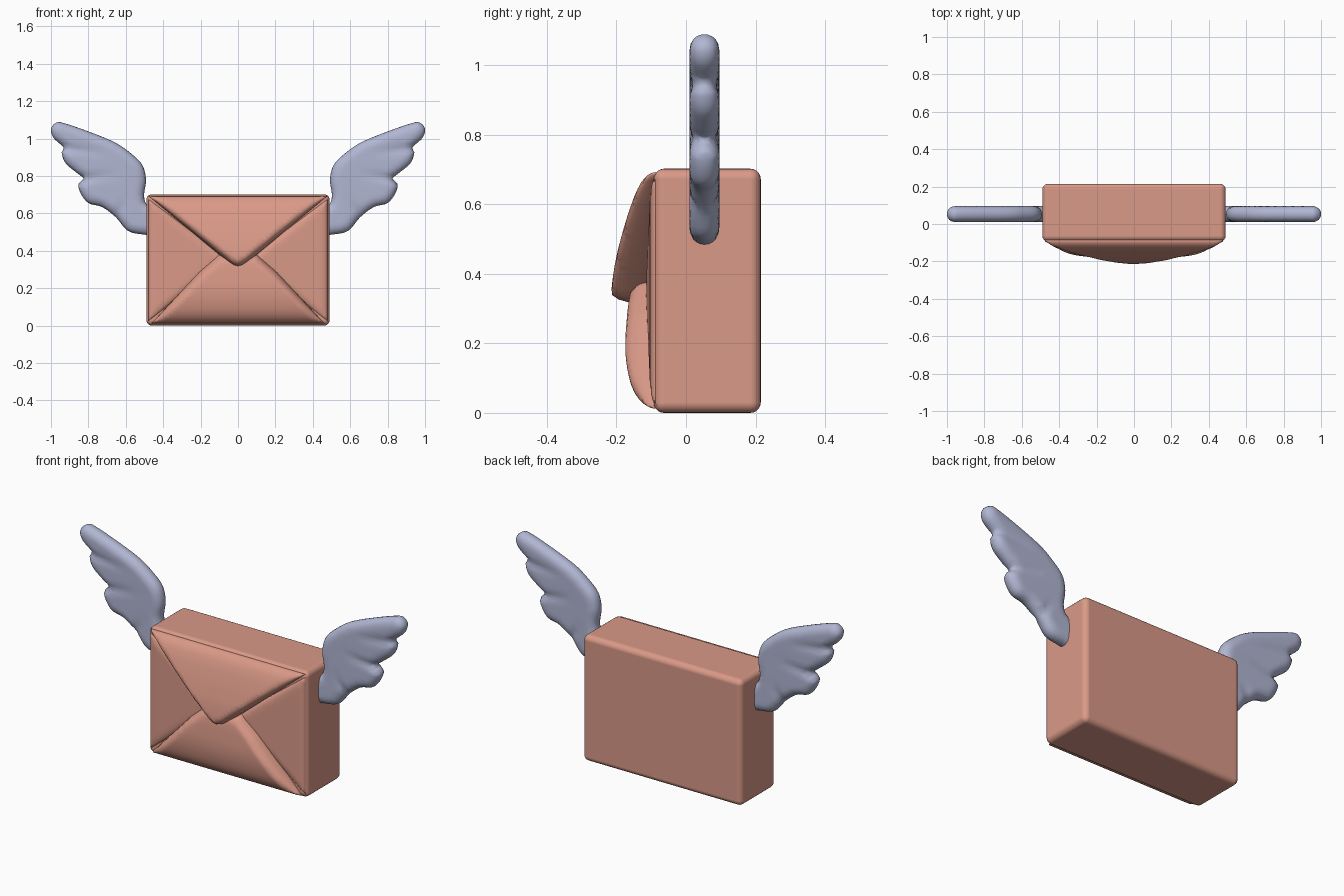
import bpy, bmesh, math
from mathutils import Vector
from mathutils.geometry import delaunay_2d_cdt, intersect_point_line

if "Cube" in bpy.data.objects:
    bpy.data.objects.remove(bpy.data.objects["Cube"])


def material(name, rgb):
    m = bpy.data.materials.new(name)
    m.diffuse_color = (*rgb, 1)
    m.use_nodes = True
    m.node_tree.nodes["Principled BSDF"].inputs["Base Color"].default_value = m.diffuse_color
    return m


SALMON = material("salmon paper", (0.70, 0.32, 0.245))
BLUE = material("pale blue feather", (0.44, 0.47, 0.65))


def seg_dist(p, a, b):
    q, t = intersect_point_line(p, a, b)
    t = min(1, max(0, t))
    return (p - (a + (b - a) * t)).length


def resample(points, smooth):
    """Closed outline, subdivided straight or as a Catmull-Rom spline."""
    pts = [Vector(p) for p in points]
    n, out = len(pts), []
    for i in range(n):
        a, b, c, d = (pts[(i + k) % n] for k in (-1, 0, 1, 2))
        steps = max(2, round((c - b).length / 0.018))
        for k in range(steps):
            t = k / steps
            if smooth:
                out.append(0.5 * (2 * b + (c - a) * t + (2 * a - 5 * b + 4 * c - d) * t * t
                                  + (3 * b - a - 3 * c + d) * t ** 3))
            else:
                out.append(b.lerp(c, t))
    return out


def inside(p, loop):
    hit = False
    for a, b in zip(loop, loop[1:] + loop[:1]):
        if (a.y > p.y) != (b.y > p.y) and p.x < a.x + (p.y - a.y) / (b.y - a.y) * (b.x - a.x):
            hit = not hit
    return hit


def pillow(name, outline, front, back, y0, r, mat, smooth=False):
    """Outline in x/z, puffed out to front(x,z) and back(x,z) with a rounded rim of width r."""
    loop = resample(outline, smooth)
    n = len(loop)
    dist = lambda p: min(seg_dist(p, loop[i - 1], loop[i]) for i in range(n))
    pts = list(loop)
    # rim rings, then an inner grid
    for off in (0.002, 0.007, 0.014):
        for i in range(n):
            t = (loop[(i + 1) % n] - loop[i - 1]).normalized()
            for s in (1, -1):
                p = loop[i] + Vector((-t.y, t.x)) * off * s
                if inside(p, loop) and dist(p) > off * 0.9:
                    pts.append(p)
    xs, zs = [p.x for p in loop], [p.y for p in loop]
    step = 0.018
    for i in range(int((max(xs) - min(xs)) / step) + 1):
        for j in range(int((max(zs) - min(zs)) / step) + 1):
            p = Vector((min(xs) + (i + 0.5) * step, min(zs) + (j + 0.5) * step))
            if inside(p, loop) and dist(p) > 0.022:
                pts.append(p)
    verts, _, faces, *_ = delaunay_2d_cdt(pts, [(i, (i + 1) % n) for i in range(n)], [], 1, 1e-5)
    bm = bmesh.new()
    fv, bv = [], []
    for p in verts:
        p = Vector(p)
        d = dist(p)
        k = max(0, 1 - (1 - min(d / r, 1)) ** 2.4) ** 0.5
        if d < 1e-4:
            v = bm.verts.new((p.x, y0, p.y))
            fv.append(v)
            bv.append(v)
        else:
            fv.append(bm.verts.new((p.x, y0 - front(p.x, p.y) * k, p.y)))
            bv.append(bm.verts.new((p.x, y0 + back(p.x, p.y) * k, p.y)))
    for f in faces:
        for side in (fv, bv):
            try:
                bm.faces.new([side[i] for i in f])
            except ValueError:
                pass
    bmesh.ops.recalc_face_normals(bm, faces=bm.faces[:])
    me = bpy.data.meshes.new(name)
    bm.to_mesh(me)
    bm.free()
    me.materials.append(mat)
    me.shade_smooth()
    ob = bpy.data.objects.new(name, me)
    bpy.context.collection.objects.link(ob)
    return ob


def ramp(table):
    """Smooth-ish linear interpolation through (position, value) pairs."""
    def f(t):
        if t <= table[0][0]:
            return table[0][1]
        for (a, u), (b, v) in zip(table, table[1:]):
            if t <= b:
                return u + (v - u) * (t - a) / (b - a)
        return table[-1][1]
    return lambda t: sum(f(t + o) for o in (-0.03, -0.015, 0, 0.015, 0.03)) / 5


# envelope body
bpy.ops.mesh.primitive_cube_add(size=1, location=(0, 0.061, 0.351))
body = bpy.context.object
body.name = "envelope_body"
body.scale = (0.98, 0.308, 0.702)
bpy.ops.object.transform_apply(location=False, rotation=False, scale=True)
body.data.materials.append(SALMON)
bev = body.modifiers.new("round", "BEVEL")
bev.width, bev.segments, bev.harden_normals = 0.03, 5, True
body.data.shade_smooth()

# four front flaps
flat = lambda x, z: 0.01
upper = ramp([(0.30, 0.128), (0.36, 0.127), (0.45, 0.113), (0.55, 0.086), (0.64, 0.055), (0.70, 0.02)])
pillow("upper_flap", [(-0.478, 0.692), (-0.05, 0.336), (-0.026, 0.319), (0, 0.312), (0.026, 0.319),
                      (0.05, 0.336), (0.478, 0.692)],
       lambda x, z: upper(z), flat, -0.088, 0.035, SALMON)
lower = ramp([(0.01, 0.03), (0.06, 0.065), (0.13, 0.083), (0.2, 0.088), (0.32, 0.078), (0.40, 0.06)])
pillow("lower_flap", [(-0.462, 0.012), (-0.21, 0.285), (-0.105, 0.378), (0, 0.395), (0.105, 0.378),
                      (0.21, 0.285), (0.462, 0.012)],
       lambda x, z: lower(z), flat, -0.088, 0.045, SALMON)
for s, side in ((-1, "left"), (1, "right")):
    pillow(side + "_side_flap", [(s * 0.478, 0.02), (s * 0.478, 0.68), (s * 0.06, 0.36)],
           lambda x, z: 0.018 + 0.035 * (0.48 - abs(x)), flat, -0.085, 0.04, SALMON)

# feathered wings
WING = [(0.44, 0.487), (0.497, 0.486), (0.588, 0.506), (0.652, 0.578), (0.727, 0.634), (0.80, 0.655),
        (0.842, 0.708), (0.853, 0.757), (0.825, 0.785), (0.86, 0.815), (0.922, 0.868), (0.943, 0.926),
        (0.932, 0.952), (0.988, 1.005), (1.0, 1.055), (0.97, 1.086), (0.925, 1.081), (0.79, 1.034),
        (0.658, 0.979), (0.578, 0.925), (0.513, 0.861), (0.492, 0.78), (0.502, 0.70), (0.49, 0.65),
        (0.44, 0.62)]
GROOVES = [((0.94, 0.95), (0.70, 0.92)), ((0.83, 0.785), (0.64, 0.81)), ((0.66, 0.58), (0.60, 0.67))]


def wing_half(x, z):
    p = Vector((abs(x), z))
    h = 0.043
    for a, b in GROOVES:
        a, b = Vector(a), Vector(b)
        fade = min(1, (p - b).length / (a - b).length)
        h -= 0.013 * fade * math.exp(-(seg_dist(p, a, b) / 0.02) ** 2)
    return h


for s, side in ((-1, "left"), (1, "right")):
    pillow(side + "_wing", [(s * x, z) for x, z in WING], wing_half, wing_half, 0.053, 0.05, BLUE, True)
